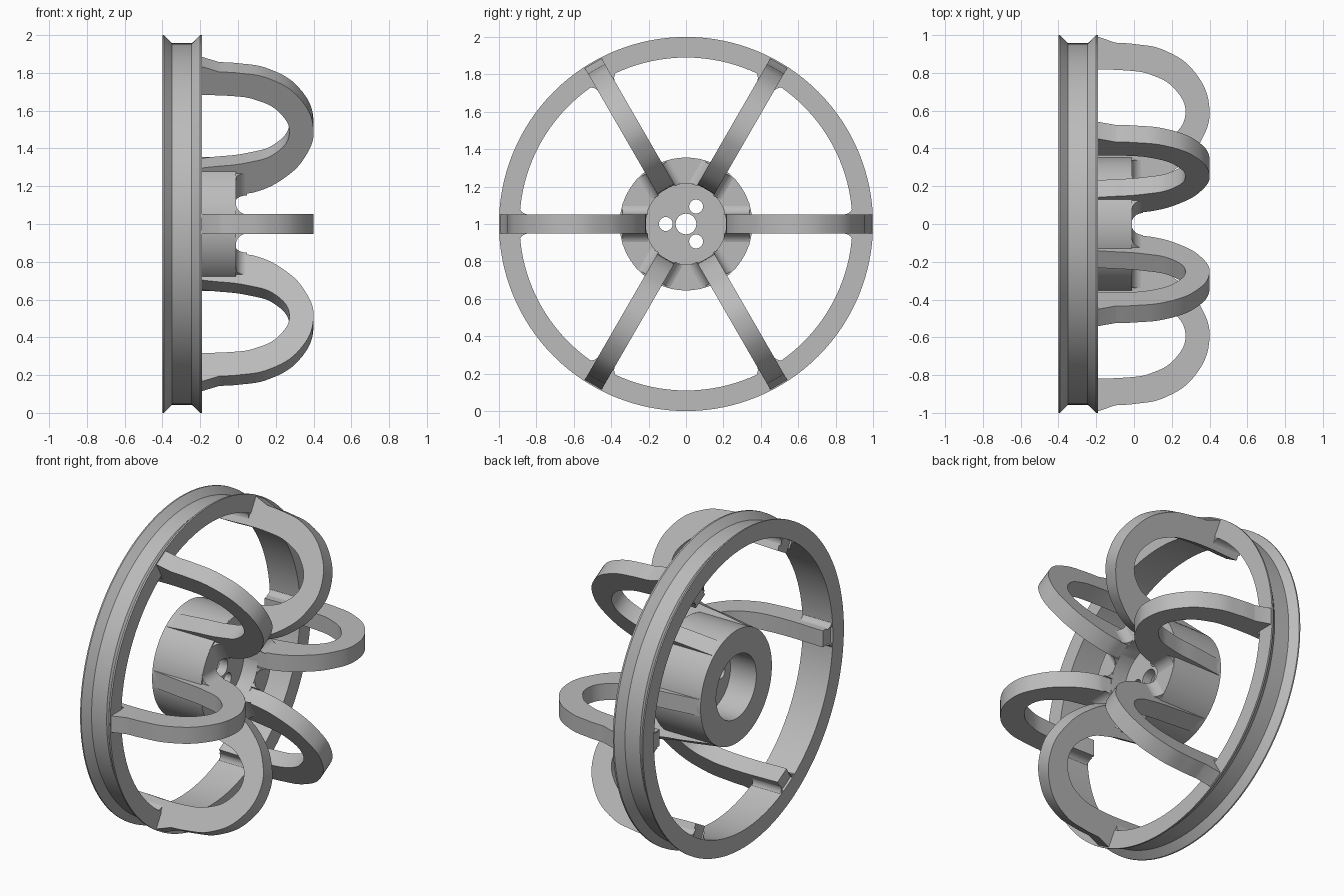
import bpy, bmesh, math
from mathutils import Matrix

if "Cube" in bpy.data.objects:
    bpy.data.objects.remove(bpy.data.objects["Cube"])

metal = bpy.data.materials.new("plain grey")
metal.use_nodes = True
metal.diffuse_color = (0.5, 0.5, 0.5, 1)
metal.node_tree.nodes["Principled BSDF"].inputs["Base Color"].default_value = (0.5, 0.5, 0.5, 1)

# Axle runs along x at height 1; local X = radius, local Y = along the axle
AXLE = Matrix.Translation((0, 0, 1))
RADIAL = Matrix(((0, 1, 0, 0), (1, 0, 0, 0), (0, 0, -1, 0), (0, 0, 0, 1)))
ARM_COUNT = 6
HALF = 0.052


def smooth(obj, angle=30):
    bpy.ops.object.select_all(action='DESELECT')
    obj.select_set(True)
    bpy.context.view_layer.objects.active = obj
    bpy.ops.object.shade_smooth_by_angle(angle=math.radians(angle))


def lathe(name, profile, segments=128):
    """Closed (radius, x) profile turned about the axle."""
    bm = bmesh.new()
    rings = []
    for i in range(segments):
        a = math.tau * i / segments
        rings.append([bm.verts.new((x, r * math.cos(a), r * math.sin(a))) for r, x in profile])
    n = len(profile)
    for i in range(segments):
        a, b = rings[i], rings[(i + 1) % segments]
        for j in range(n):
            k = (j + 1) % n
            bm.faces.new((a[j], b[j], b[k], a[k]))
    bmesh.ops.recalc_face_normals(bm, faces=bm.faces)
    mesh = bpy.data.meshes.new(name)
    bm.to_mesh(mesh)
    bm.free()
    mesh.materials.append(metal)
    obj = bpy.data.objects.new(name, mesh)
    obj.matrix_world = AXLE
    bpy.context.collection.objects.link(obj)
    smooth(obj)
    return obj


def slab(name, outlines, half_depth, matrix):
    """Filled outlines of (x, y, handle) points, extruded both ways, made into a mesh."""
    curve = bpy.data.curves.new(name, 'CURVE')
    curve.dimensions = '2D'
    curve.fill_mode = 'BOTH'
    curve.extrude = half_depth
    curve.resolution_u = 8
    for outline in outlines:
        spline = curve.splines.new('BEZIER')
        spline.bezier_points.add(len(outline) - 1)
        spline.use_cyclic_u = True
        for point, (x, y, handle) in zip(spline.bezier_points, outline):
            point.co = (x, y, 0)
            point.handle_left_type = point.handle_right_type = handle
    curve.materials.append(metal)
    obj = bpy.data.objects.new(name, curve)
    bpy.context.collection.objects.link(obj)
    obj.matrix_world = matrix
    bpy.ops.object.select_all(action='DESELECT')
    obj.select_set(True)
    bpy.context.view_layer.objects.active = obj
    bpy.ops.object.convert(target='MESH')
    obj = bpy.context.view_layer.objects.active
    bm = bmesh.new()
    bm.from_mesh(obj.data)
    bmesh.ops.remove_doubles(bm, verts=bm.verts, dist=0.0001)
    bmesh.ops.recalc_face_normals(bm, faces=bm.faces)
    bm.to_mesh(obj.data)
    bm.free()
    smooth(obj)
    return obj


def circle(cx, cy, r, n=16):
    return [(cx + r * math.cos(math.tau * i / n), cy + r * math.sin(math.tau * i / n), 'AUTO')
            for i in range(n)]


def fillet(corner_x, corner_y, dx, dy, steps=8):
    """Concave corner filler with legs dx and dy."""
    pts = [(corner_x, corner_y, 'VECTOR')]
    for i in range(steps + 1):
        a = math.pi / 2 * i / steps
        pts.append((corner_x + dx * (1 - math.sin(a)), corner_y + dy * (1 - math.cos(a)), 'VECTOR'))
    return pts


# Grooved rim
lathe("rim", [(1, -.4), (1, -.392), (.957, -.35), (.957, -.245), (1, -.2), (1, -.19),
              (.89, -.19), (.89, -.4)])

# Hub barrel with bores from both ends
lathe("hub", [(.355, -.35), (.355, -.01), (.215, -.01), (.215, -.12), (.2, -.12), (.2, -.35)], 96)

# Hub floor with the axle hole and three bolt holes
FLOOR = AXLE @ Matrix.Translation((-.14, 0, 0)) @ Matrix(
    ((0, 0, 1, 0), (1, 0, 0, 0), (0, 1, 0, 0), (0, 0, 0, 1)))
holes = [circle(0, 0, .055)]
for i in range(3):
    a = math.pi + math.tau * i / 3
    holes.append(circle(.108 * math.cos(a), .108 * math.sin(a), .037))
slab("hub_floor", [circle(0, 0, .218, 32)] + holes, .03, FLOOR)

# Looping arms: outer edge from rim to hub, then inner edge back to the rim
V, A = 'VECTOR', 'AUTO'
arm_outline = [
    (.92, -.385, V), (.92, -.21, V), (.995, -.2, V), (.96, -.1, V), (.953, 0, A), (.92, .16, A),
    (.8, .325, A), (.6, .4, A), (.44, .355, A), (.315, .25, A), (.225, .09, A), (.214, 0, V),
    (.214, -.12, V), (.3, -.34, V), (.352, -.34, V), (.378, -.15, A), (.405, .05, A),
    (.46, .195, A), (.58, .272, A), (.71, .22, A), (.79, .09, A), (.812, -.03, A), (.812, -.385, V)]

for i in range(ARM_COUNT):
    frame = AXLE @ Matrix.Rotation(math.tau * i / ARM_COUNT, 4, 'X') @ RADIAL
    slab(f"arm_{i + 1}", [arm_outline], HALF, frame)
    for side, label in ((1, "a"), (-1, "b")):
        # Fillet where the arm meets the inside of the rim (radius, width), run along the axle
        along = frame @ Matrix(((1, 0, 0, 0), (0, 0, 1, -.295), (0, 1, 0, 0), (0, 0, 0, 1)))
        slab(f"rim_fillet_{i + 1}{label}",
             [fillet(.893, side * (HALF - .001), -.05, side * .05)], .1, along)
        # Fillet where the arm meets the hub front (width, axle), run along the radius
        across = frame @ Matrix(((0, 0, 1, .272), (0, 1, 0, 0), (1, 0, 0, 0), (0, 0, 0, 1)))
        slab(f"hub_fillet_{i + 1}{label}",
             [fillet(side * (HALF - .001), -.012, side * .06, .06)], .068, across)
